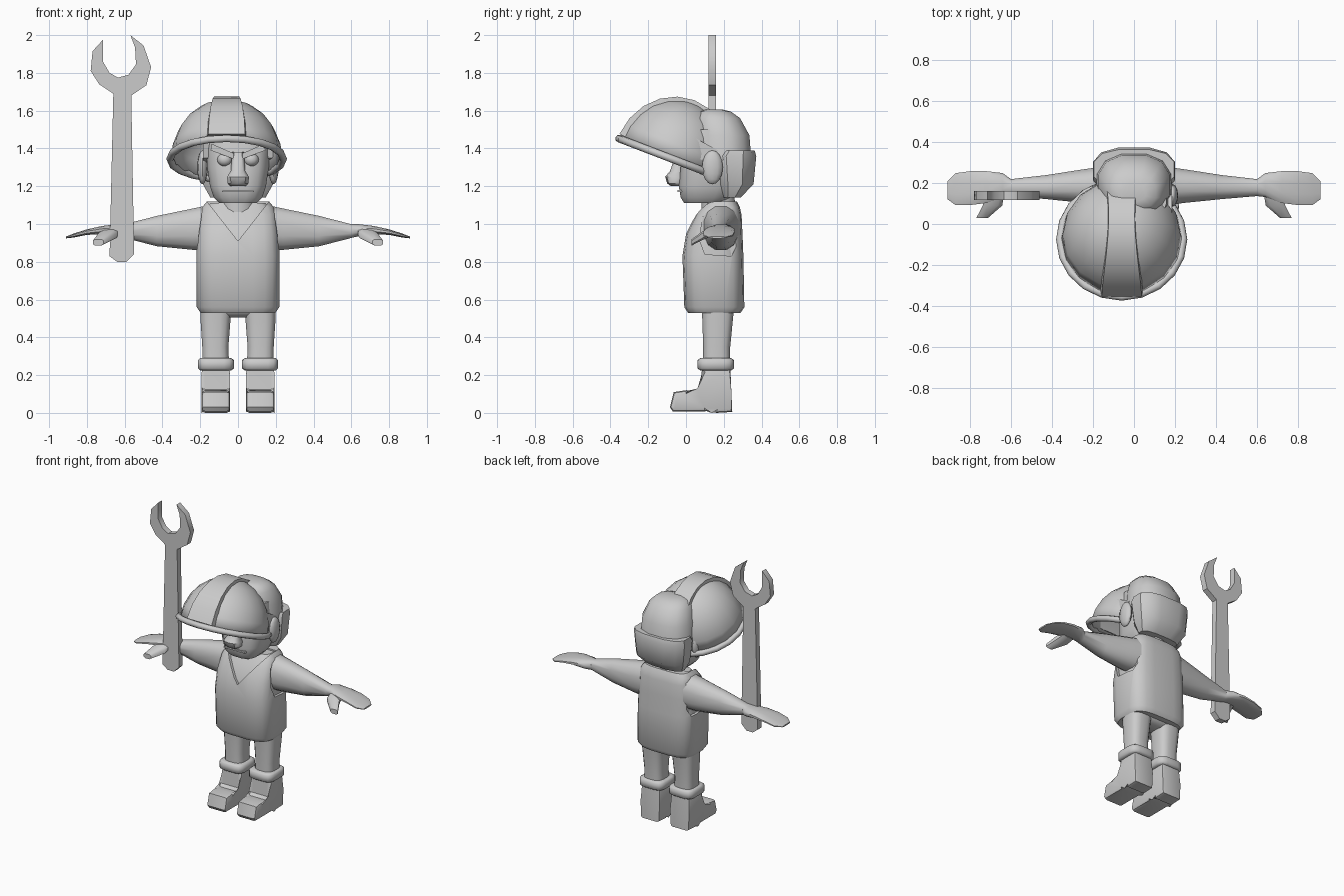
import bpy, bmesh, math
from mathutils import Matrix

if "Cube" in bpy.data.objects:
    bpy.data.objects.remove(bpy.data.objects["Cube"])

grey = bpy.data.materials.new("plain_grey")
grey.diffuse_color = (0.6, 0.6, 0.6, 1)
grey.use_nodes = True
grey.node_tree.nodes["Principled BSDF"].inputs["Base Color"].default_value = grey.diffuse_color


def finish(name, bm, angle=40, matrix=None):
    """Turn a bmesh into a shaded object."""
    if matrix:
        bmesh.ops.transform(bm, matrix=matrix, verts=bm.verts)
    bmesh.ops.recalc_face_normals(bm, faces=bm.faces)
    me = bpy.data.meshes.new(name)
    bm.to_mesh(me)
    bm.free()
    me.materials.append(grey)
    ob = bpy.data.objects.new(name, me)
    bpy.context.collection.objects.link(ob)
    shade(ob, angle)
    return ob


def shade(ob, angle):
    bpy.ops.object.select_all(action='DESELECT')
    ob.select_set(True)
    bpy.context.view_layer.objects.active = ob
    bpy.ops.object.shade_smooth_by_angle(angle=math.radians(angle))


def place(axis, t, a, b):
    return {'x': (t, a, b), 'y': (a, t, b), 'z': (a, b, t)}[axis]


def loft(name, rings, axis='z', n=16, power=3, mirror=1, angle=40):
    """Rounded-box cross-sections (t, a0, a1, b0, b1) joined along an axis."""
    bm = bmesh.new()
    loops = []
    for t, a0, a1, b0, b1 in rings:
        loop = []
        for i in range(n):
            ang = 2 * math.pi * (i + 0.5) / n
            c, s = math.cos(ang), math.sin(ang)
            c = math.copysign(abs(c) ** (2 / power), c)
            s = math.copysign(abs(s) ** (2 / power), s)
            a = (a0 + a1) / 2 + c * (a1 - a0) / 2
            b = (b0 + b1) / 2 + s * (b1 - b0) / 2
            loop.append(bm.verts.new(place(axis, t, a, b)))
        loops.append(loop)
    for p, q in zip(loops, loops[1:]):
        for i in range(n):
            j = (i + 1) % n
            bm.faces.new((p[i], p[j], q[j], q[i]))
    bm.faces.new(loops[0])
    bm.faces.new(loops[-1])
    return finish(name, bm, angle, Matrix.Diagonal((mirror, 1, 1, 1)))


def prism(name, pts, axis, d0, d1, bevel=0, mirror=1):
    """Outline pushed along an axis, with optional rounded edges."""
    bm = bmesh.new()
    p = [bm.verts.new(place(axis, d0, *q)) for q in pts]
    q = [bm.verts.new(place(axis, d1, *r)) for r in pts]
    bm.faces.new(p)
    bm.faces.new(q)
    for i in range(len(pts)):
        j = (i + 1) % len(pts)
        bm.faces.new((p[i], p[j], q[j], q[i]))
    if bevel:
        rim = [e for e in bm.edges if all(f.calc_area() for f in e.link_faces)
               and any(len(f.verts) > 4 for f in e.link_faces)]
        bmesh.ops.bevel(bm, geom=rim, offset=bevel, segments=2, affect='EDGES', profile=0.5)
    return finish(name, bm, 40, Matrix.Diagonal((mirror, 1, 1, 1)))


def ball(name, loc, size):
    bm = bmesh.new()
    bmesh.ops.create_uvsphere(bm, u_segments=12, v_segments=8, radius=1)
    return finish(name, bm, 50, Matrix.Translation(loc) @ Matrix.Diagonal((*size, 1)))


def cut(ob, cutter):
    m = ob.modifiers.new("cut", 'BOOLEAN')
    m.object, m.operation, m.solver = cutter, 'DIFFERENCE', 'EXACT'
    bpy.context.view_layer.objects.active = ob
    bpy.ops.object.modifier_apply(modifier=m.name)
    bpy.data.objects.remove(cutter)


# Vest with V neck and arm openings, over a slightly smaller chest
body = [(0.53, 0.20, 0.01, 0.29), (0.56, 0.22, -0.01, 0.31), (0.83, 0.222, -0.02, 0.305),
        (0.95, 0.215, 0.0, 0.30), (1.05, 0.205, 0.05, 0.295), (1.09, 0.19, 0.08, 0.285),
        (1.12, 0.165, 0.10, 0.27)]
vest = loft("vest", [(z, -w, w, f, b) for z, w, f, b in body], n=20, power=3.6)
cut(vest, prism("neck_cutter", [(-0.18, 1.14), (0, 0.91), (0.18, 1.14)], 'y', -0.2, 0.2))
hole = [(0.07, 0.92), (0.10, 0.84), (0.24, 0.83), (0.275, 0.9), (0.275, 1.04),
        (0.24, 1.1), (0.14, 1.1), (0.09, 1.04)]
for s in (-1, 1):
    cut(vest, prism("arm_cutter", hole, 'x', 0.19, 0.4, mirror=s))
shade(vest, 40)
loft("chest", [(z - 0.01, -w + 0.018, w - 0.018, f + 0.014, b - 0.014)
               for z, w, f, b in body[1:]], n=20, power=3.6)
loft("neck", [(1.05, -0.1, 0.1, 0.08, 0.27), (1.2, -0.085, 0.085, 0.08, 0.25)], power=2)
loft("hips", [(0.505, -0.12, 0.12, 0.12, 0.22), (0.53, -0.19, 0.19, 0.09, 0.25),
              (0.6, -0.2, 0.2, 0.07, 0.27)])

boot = [(-0.085, 0.03), (-0.07, 0.008), (0.1, 0.008), (0.14, 0.02), (0.16, 0), (0.245, 0.005),
        (0.24, 0.12), (0.235, 0.235), (0.085, 0.235), (0.08, 0.125), (0.06, 0.108),
        (0.0, 0.12), (-0.065, 0.11)]
for s, side in ((-1, "right"), (1, "left")):
    # Legs, cuffs and boots
    loft(side + "_leg", [(0.22, 0.045, 0.19, 0.09, 0.235), (0.35, 0.05, 0.19, 0.09, 0.235),
                         (0.5, 0.038, 0.2, 0.085, 0.25), (0.6, 0.025, 0.2, 0.08, 0.26)], mirror=s)
    loft(side + "_cuff", [(0.225, 0.035, 0.2, 0.075, 0.24), (0.235, 0.02, 0.213, 0.06, 0.255),
                          (0.28, 0.02, 0.213, 0.06, 0.255), (0.29, 0.035, 0.2, 0.075, 0.24)],
         mirror=s, power=4, angle=60)
    prism(side + "_boot", boot, 'x', 0.042, 0.192, 0.018, s)
    # Arms with flat hands and thumbs
    loft(side + "_arm", [(0.17, 0.09, 0.28, 0.86, 1.10), (0.24, 0.10, 0.27, 0.86, 1.085),
                         (0.43, 0.12, 0.24, 0.88, 1.045), (0.60, 0.135, 0.22, 0.925, 1.0),
                         (0.64, 0.13, 0.25, 0.935, 1.0), (0.72, 0.10, 0.26, 0.945, 0.99),
                         (0.80, 0.09, 0.26, 0.942, 0.972), (0.87, 0.09, 0.25, 0.928, 0.95),
                         (0.91, 0.12, 0.21, 0.924, 0.934)], 'x', n=12, power=2.4, mirror=s)
    loft(side + "_thumb", [(0.15, 0.63, 0.72, 0.94, 0.98), (0.09, 0.64, 0.74, 0.915, 0.965),
                           (0.03, 0.71, 0.77, 0.885, 0.92)], 'y', n=8, mirror=s)
    # Face sides
    ball(side + "_ear", (0.188 * s, 0.14, 1.30), (0.027, 0.055, 0.09))
    ball(side + "_eye", (0.07 * s, -0.012, 1.34), (0.04, 0.035, 0.035))
    prism(side + "_brow", [(0.025, 1.345), (0.025, 1.375), (0.14, 1.425), (0.145, 1.39)],
          'y', -0.055, 0.02, mirror=s)
    prism(side + "_sideburn", [(0.04, 1.46), (0.17, 1.39), (0.13, 1.32), (0.06, 1.35)],
          'x', 0.15, 0.185, mirror=s)

# Head, nose and mouth
loft("head", [(1.11, -0.10, 0.10, -0.01, 0.2), (1.14, -0.13, 0.13, -0.03, 0.24),
              (1.2, -0.15, 0.15, -0.04, 0.28), (1.3, -0.165, 0.165, -0.03, 0.3),
              (1.4, -0.17, 0.17, -0.02, 0.31), (1.5, -0.16, 0.16, 0.0, 0.3)])
loft("nose", [(1.2, -0.04, 0.04, -0.08, 0), (1.215, -0.058, 0.058, -0.1, 0),
              (1.25, -0.06, 0.06, -0.11, 0), (1.28, -0.04, 0.04, -0.085, 0),
              (1.38, -0.032, 0.032, -0.05, 0)], n=10, power=2.5)
prism("mouth", [(-0.085, 1.17), (0.085, 1.17), (0.08, 1.18), (-0.08, 1.18)], 'y', -0.044, 0)

# Hair dome and the wider band behind the ears
loft("hair_top", [(1.34, -0.19, 0.19, 0.04, 0.35), (1.47, -0.18, 0.18, 0.04, 0.34),
                  (1.56, -0.145, 0.145, 0.045, 0.29), (1.595, -0.11, 0.11, 0.07, 0.24),
                  (1.607, -0.06, 0.06, 0.11, 0.19)], n=12, power=2.4)
loft("hair_back", [(1.14, -0.15, 0.15, 0.19, 0.29), (1.21, -0.19, 0.19, 0.16, 0.36),
                   (1.36, -0.205, 0.205, 0.14, 0.375), (1.39, -0.20, 0.20, 0.17, 0.365)],
     n=12, power=2.8)

# Helmet: open dome, rolled brim and raised centre ridge, tilted back
tilt = Matrix.Translation((-0.06, -0.075, 1.345)) @ Matrix.Rotation(math.radians(-21), 4, 'X')
R, H = 0.295, 0.32
bm = bmesh.new()
bmesh.ops.create_uvsphere(bm, u_segments=16, v_segments=12, radius=1)
bmesh.ops.delete(bm, geom=[v for v in bm.verts if v.co.z < -0.01], context='VERTS')
bmesh.ops.scale(bm, vec=(R, R, H), verts=bm.verts)
dome = finish("helmet_dome", bm, 40, tilt)
wall = dome.modifiers.new("wall", 'SOLIDIFY')
wall.thickness, wall.offset = 0.012, -1

bpy.ops.mesh.primitive_torus_add(major_segments=20, minor_segments=8,
                                 major_radius=0.3, minor_radius=0.02)
brim = bpy.context.object
brim.name = "helmet_brim"
brim.data.transform(tilt)
brim.data.materials.append(grey)
shade(brim, 50)

bm = bmesh.new()
rows = []
for k in range(11):
    a = math.radians(4 + 172 * k / 10)
    w = 0.068 + 0.037 * abs(math.cos(a)) ** 2
    rows.append([bm.verts.new((x, -math.cos(a) * R * r, math.sin(a) * H * r))
                 for x, r in ((-w, 0.9), (-w * 0.93, 1.04), (w * 0.93, 1.04), (w, 0.9))])
for p, q in zip(rows, rows[1:]):
    for i in range(4):
        j = (i + 1) % 4
        bm.faces.new((p[i], p[j], q[j], q[i]))
bm.faces.new(rows[0])
bm.faces.new(rows[-1])
finish("helmet_ridge", bm, 40, tilt)

# Open-ended wrench
wrench = [(-0.68, 0.83), (-0.64, 0.80), (-0.59, 0.80), (-0.55, 0.84), (-0.565, 1.68),
          (-0.485, 1.735), (-0.46, 1.83), (-0.50, 1.945), (-0.57, 2.0), (-0.545, 1.935),
          (-0.54, 1.845), (-0.58, 1.79), (-0.635, 1.775), (-0.68, 1.80), (-0.715, 1.86),
          (-0.715, 1.975), (-0.77, 1.915), (-0.78, 1.81), (-0.735, 1.74), (-0.66, 1.69)]
prism("wrench", wrench, 'y', 0.118, 0.16)
